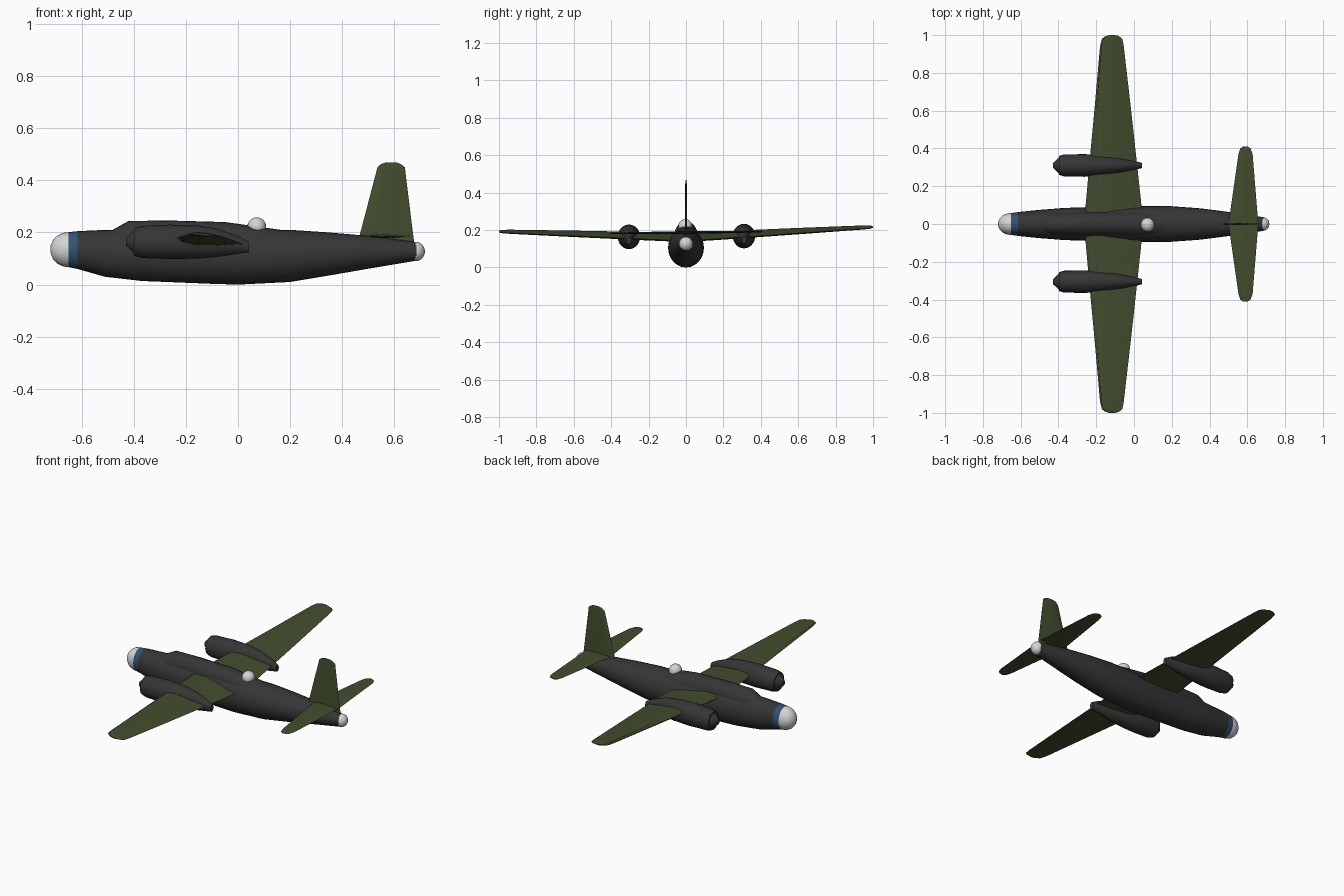
import bpy, bmesh
from math import sin, cos, pi, radians, sqrt

cube = bpy.data.objects.get("Cube")
if cube:
    bpy.data.objects.remove(cube, do_unlink=True)


def material(name, rgb):
    m = bpy.data.materials.new(name)
    m.use_nodes = True
    m.diffuse_color = (*rgb, 1)
    m.node_tree.nodes["Principled BSDF"].inputs["Base Color"].default_value = (*rgb, 1)
    return m


GREY = material("dark grey", (0.036, 0.036, 0.036))
OLIVE = material("olive green", (0.055, 0.075, 0.027))
BLUE = material("blue band", (0.03, 0.085, 0.17))
GLASS = material("pale glass", (0.66, 0.66, 0.66))


def loft(name, rings, mat, angle=35):
    """Skin a list of equal point rings and cap both ends."""
    bm = bmesh.new()
    loops = [[bm.verts.new(p) for p in ring] for ring in rings]
    n = len(loops[0])
    for a, b in zip(loops, loops[1:]):
        for i in range(n):
            j = (i + 1) % n
            bm.faces.new((a[i], a[j], b[j], b[i]))
    bm.faces.new(loops[0])
    bm.faces.new(loops[-1])
    bmesh.ops.recalc_face_normals(bm, faces=bm.faces)
    mesh = bpy.data.meshes.new(name)
    bm.to_mesh(mesh)
    bm.free()
    mesh.materials.append(mat)
    obj = bpy.data.objects.new(name, mesh)
    bpy.context.collection.objects.link(obj)
    bpy.ops.object.select_all(action='DESELECT')
    bpy.context.view_layer.objects.active = obj
    obj.select_set(True)
    bpy.ops.object.shade_smooth_by_angle(angle=radians(angle))
    return obj


def body(name, stations, mat, y=0, sides=24):
    """Stations along x: (x, bottom z, top z, half width)."""
    rings = []
    for x, lo, hi, w in stations:
        rings.append([(x, y + w * cos(2 * pi * i / sides),
                       (lo + hi) / 2 + (hi - lo) / 2 * sin(2 * pi * i / sides))
                      for i in range(sides)])
    return loft(name, rings, mat)


def dome(name, loc, scale):
    bpy.ops.mesh.primitive_uv_sphere_add(segments=20, ring_count=12, location=loc)
    obj = bpy.context.object
    obj.name = name
    obj.scale = scale
    obj.data.materials.append(GLASS)
    bpy.ops.object.shade_smooth()


# Chord fraction and half-thickness fraction of the flying surfaces
FOIL = [(0, 0), (0.06, 0.6), (0.3, 1), (0.65, 0.65), (1, 0.05),
        (0.65, -0.65), (0.3, -1), (0.06, -0.6)]


def foil(le, te, thick):
    return [(le + (te - le) * c, t * thick / 2) for c, t in FOIL]


def flat_wing(name, half, height, incidence):
    """Half sections (span, le, te, thickness), mirrored across the middle."""
    sections = [(-s, *r) for s, *r in reversed(half)] + half[1:]
    rings = []
    for y, le, te, th in sections:
        mid = (le + te) / 2
        rings.append([(x, y, height(y) + t - incidence * (x - mid))
                      for x, t in foil(le, te, th)])
    return loft(name, rings, OLIVE, 30)


# Fuselage, band and nose glazing
body("fuselage", [(-0.615, 0.06, 0.205, 0.063), (-0.51, 0.03, 0.21, 0.074),
                  (-0.37, 0.014, 0.212, 0.085), (-0.1, 0.003, 0.212, 0.094),
                  (0.0, 0, 0.211, 0.096), (0.2, 0.01, 0.21, 0.094),
                  (0.35, 0.035, 0.2, 0.083), (0.5, 0.061, 0.187, 0.064),
                  (0.685, 0.092, 0.163, 0.036)], GREY)
body("nose_band", [(-0.65, 0.067, 0.201, 0.058), (-0.615, 0.06, 0.205, 0.063)], BLUE)
nose = []
for k in range(8):
    u = k / 7 * 0.98
    r = sqrt(1 - u * u)
    nose.append((-0.65 - 0.071 * u, 0.135 - 0.068 * r, 0.135 + 0.066 * r, 0.058 * r))
body("nose_glazing", nose, GLASS)

# Cockpit and raised spine
body("cockpit_spine", [(-0.49, 0.12, 0.205, 0.045), (-0.42, 0.1, 0.244, 0.058),
                       (-0.27, 0.1, 0.246, 0.062), (-0.05, 0.1, 0.24, 0.064),
                       (0.08, 0.1, 0.222, 0.064), (0.2, 0.1, 0.205, 0.06)], GREY)

# Gun turret and tail domes
dome("top_turret", (0.072, -0.004, 0.222), (0.036, 0.037, 0.036))
dome("tail_glazing", (0.682, 0, 0.127), (0.035, 0.036, 0.037))


# Main wing with slight dihedral
def wing_height(y):
    return 0.155 + 0.048 * abs(y) + 0.012 * y


flat_wing("main_wing", [(0, -0.265, 0.05, 0.046), (0.3, -0.238, 0.018, 0.042),
                        (0.6, -0.21, -0.015, 0.034), (0.94, -0.18, -0.054, 0.022),
                        (0.98, -0.17, -0.062, 0.018), (0.995, -0.15, -0.08, 0.013),
                        (1.0, -0.13, -0.1, 0.008)], wing_height, 0.09)

# Tailplane
flat_wing("tailplane", [(0, 0.5, 0.658, 0.016), (0.37, 0.553, 0.628, 0.009),
                        (0.4, 0.563, 0.617, 0.007), (0.41, 0.577, 0.602, 0.005)],
          lambda y: 0.187 + 0.012 * y, 0.0)

# Tail fin
fin = [(0.15, 0.458, 0.678, 0.013), (0.19, 0.467, 0.672, 0.013),
       (0.45, 0.535, 0.64, 0.008), (0.462, 0.548, 0.625, 0.007),
       (0.468, 0.565, 0.61, 0.005)]
loft("tail_fin", [[(x, t, z) for x, t in foil(le, te, th)]
                  for z, le, te, th in fin], OLIVE, 30)

# Engine nacelles with spinner
NACELLE = [(-0.43, 0.15, 0.18, 0.012), (-0.398, 0.12, 0.208, 0.042),
           (-0.398, 0.11, 0.217, 0.05), (-0.37, 0.102, 0.225, 0.058),
           (-0.26, 0.098, 0.23, 0.06), (-0.15, 0.1, 0.226, 0.051),
           (-0.08, 0.106, 0.215, 0.041), (0.0, 0.118, 0.186, 0.024),
           (0.042, 0.124, 0.164, 0.014)]
for side, y in (("left", 0.31), ("right", -0.305)):
    lift = 0.004 if y > 0 else 0
    body(side + "_nacelle", [(x, lo + lift, hi + lift, w) for x, lo, hi, w in NACELLE],
         GREY, y, 20)
